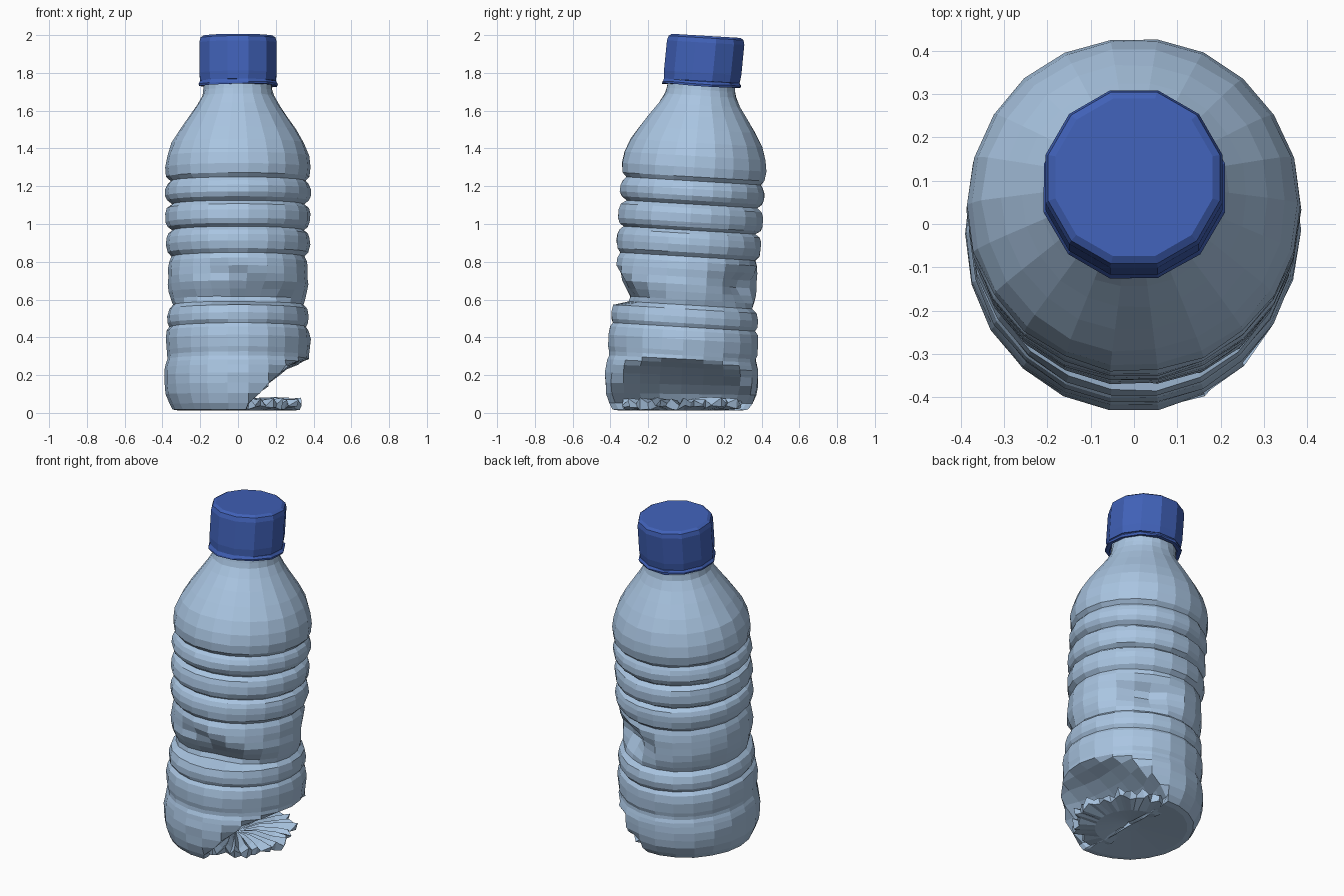
import bpy, bmesh, math, random
from math import sin, cos, pi, exp

if "Cube" in bpy.data.objects:
    bpy.data.objects.remove(bpy.data.objects["Cube"])

random.seed(4)


def material(name, rgb):
    m = bpy.data.materials.new(name)
    m.diffuse_color = (*rgb, 1)
    m.use_nodes = True
    m.node_tree.nodes["Principled BSDF"].inputs["Base Color"].default_value = m.diffuse_color
    return m


plastic = material("pale blue plastic", (0.40, 0.56, 0.76))
blue = material("cap blue", (0.052, 0.12, 0.48))


def loft(name, rings, mat, closed=True, caps=True):
    """Skin a list of equal-length point rings."""
    bm = bmesh.new()
    vs = [[bm.verts.new(p) for p in ring] for ring in rings]
    n = len(vs[0])
    for a, b in zip(vs, vs[1:]):
        for i in range(n if closed else n - 1):
            j = (i + 1) % n
            bm.faces.new((a[i], a[j], b[j], b[i]))
    if caps:
        bm.faces.new(vs[0][::-1])
        bm.faces.new(vs[-1])
    bmesh.ops.recalc_face_normals(bm, faces=bm.faces[:])
    me = bpy.data.meshes.new(name)
    bm.to_mesh(me)
    bm.free()
    me.materials.append(mat)
    ob = bpy.data.objects.new(name, me)
    bpy.context.collection.objects.link(ob)
    return ob


def clamp(v):
    return max(0.0, min(1.0, v))


def lean(s, r, a):
    """Point at height s, radius r, angle a on the leaning bottle axis."""
    ry = r * (1.0 + 0.045 * clamp((1.1 - s) / 0.6))
    y = ry * sin(a)
    t = 0.06 * clamp((s - 0.03) / 0.3)
    return [r * cos(a), y - 0.03 + 0.035 * s + 0.017 * s * s, s - t * y]


def interp(table, z):
    for (z0, v0), (z1, v1) in zip(table, table[1:]):
        if z <= z1:
            return v0 + (v1 - v0) * clamp((z - z0) / (z1 - z0))
    return table[-1][1]


# Body profile (height, radius): base, ribs, shoulder, neck
profile = [(0.028, 0.05), (0.012, 0.31), (0.018, 0.345), (0.05, 0.365), (0.10, 0.383),
           (0.15, 0.39), (0.20, 0.392), (0.24, 0.388), (0.265, 0.382), (0.285, 0.376),
           (0.305, 0.374), (0.33, 0.38), (0.39, 0.383), (0.435, 0.376), (0.455, 0.362),
           (0.475, 0.372), (0.51, 0.375), (0.55, 0.366), (0.572, 0.346), (0.60, 0.357),
           (0.64, 0.366), (0.68, 0.37), (0.72, 0.37), (0.76, 0.37), (0.80, 0.365),
           (0.828, 0.352), (0.85, 0.372), (0.89, 0.381), (0.925, 0.379), (0.95, 0.37),
           (0.967, 0.35), (0.984, 0.372), (1.01, 0.382), (1.055, 0.383), (1.085, 0.374),
           (1.105, 0.35), (1.125, 0.374), (1.15, 0.385), (1.185, 0.383), (1.21, 0.374),
           (1.228, 0.36), (1.25, 0.379), (1.30, 0.386), (1.36, 0.376), (1.43, 0.35),
           (1.50, 0.308), (1.57, 0.26), (1.63, 0.218), (1.68, 0.189), (1.71, 0.182),
           (1.76, 0.178), (1.80, 0.178)]

# Limit of x where the lower right corner is crushed in
crush = [(0.0, 0.03), (0.05, 0.05), (0.10, 0.11), (0.15, 0.17), (0.20, 0.235),
         (0.24, 0.29), (0.265, 0.345), (0.285, 0.40), (0.3, 0.6)]

SIDES = 22
body = []
for s, r in profile:
    ring = []
    for i in range(SIDES):
        a = 2 * pi * i / SIDES
        rr = r + random.uniform(-0.003, 0.003)
        if 0.57 < s < 0.86:
            # diagonal crease at the front
            x = r * cos(a)
            d = (0.81 - 0.38 * (x + 0.1)) - s
            if sin(a) < 0 and d > 0:
                w = exp(-((a - 1.56 * pi) / 0.55) ** 2)
                rr -= 0.055 * w * clamp(d / 0.06)
            # dent at the back right
            rr -= 0.10 * exp(-((a - 1.05) / 0.42) ** 2) * exp(-((s - 0.69) / 0.075) ** 2)
        if 0.55 < s < 0.66 and sin(a) < -0.3:
            rr -= 0.04 * -sin(a) * (1 - abs(s - 0.605) / 0.06)
        p = lean(s, rr, a)
        lim = interp(crush, s)
        if p[0] > lim:
            hollow = 0.09 * clamp(1 - (p[1] / 0.36) ** 2) * sin(pi * clamp(s / 0.29))
            p[0] = lim - hollow + random.uniform(-0.008, 0.008)
        ring.append(p)
    body.append(ring)
loft("bottle_body", body, plastic)

# Crumpled plastic flap under the crushed corner
section = [(0.02, 0.045), (0.13, 0.055), (0.24, 0.058), (1.0, 0.058), (0.97, 0.022), (0.2, 0.012)]
N = 34
flap = [[] for _ in section]
for i in range(N):
    a = math.radians(-96 + 192 * i / (N - 1))
    R = random.uniform(0.285, 0.348)
    fold = 0.016 if i % 2 else -0.014
    for k, (r, z) in enumerate(section):
        r = r * R if r > 0.5 else r
        zz = z
        if 0 < k < 4:
            zz += fold + random.uniform(-0.008, 0.01)
        elif k == 4:
            zz += random.uniform(-0.008, 0.02)
        aa = a + random.uniform(-0.03, 0.03)
        flap[k].append((r * cos(aa), r * sin(aa) - 0.025, zz))
loft("crumpled_flap", flap + [flap[0]], plastic, closed=False, caps=False)

# Screw cap with a chamfered top
cap_profile = [(1.757, 0.185), (1.757, 0.207), (1.80, 0.212), (1.96, 0.212), (1.985, 0.205), (1.996, 0.188)]
CAP = 12


def cap_ring(s, r, jitter=0.0):
    return [lean(s + random.uniform(-jitter, jitter), r + random.uniform(-jitter, jitter),
                 2 * pi * (i + 0.5) / CAP) for i in range(CAP)]


loft("cap", [cap_ring(s, r) for s, r in cap_profile], blue)

# Ragged tamper band below the cap
band = [(1.757, 0.19), (1.757, 0.208), (1.742, 0.216), (1.732, 0.214), (1.735, 0.19)]
rings = [cap_ring(s, r, 0.004) for s, r in band]
loft("cap_band", rings + [rings[0]], blue, caps=False)
